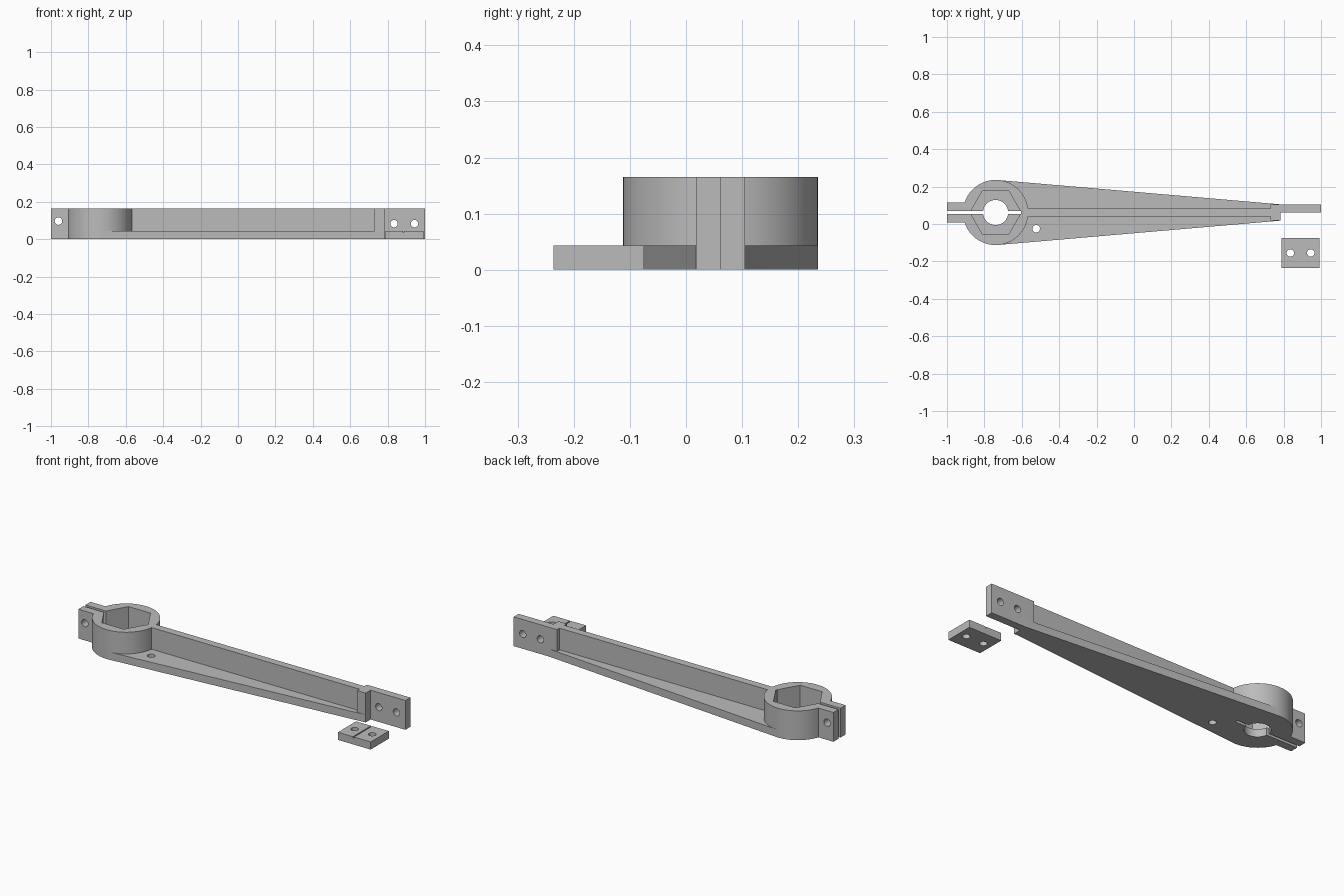
import bpy, bmesh, math
from mathutils import Matrix

if "Cube" in bpy.data.objects:
    bpy.data.objects.remove(bpy.data.objects["Cube"])

H, BASE = 0.165, 0.043          # full height, base plate thickness
CX, CY, R = -0.74, 0.0615, 0.174  # hub centre and radius
END, HALF = 0.783, 0.0435       # end of the base, half width there
HOLE = 0.02

grey = bpy.data.materials.new("plain grey")
grey.use_nodes = True
grey.diffuse_color = (0.5, 0.5, 0.5, 1)
grey.node_tree.nodes["Principled BSDF"].inputs["Base Color"].default_value = grey.diffuse_color


def make(name, bm):
    bmesh.ops.recalc_face_normals(bm, faces=bm.faces)
    mesh = bpy.data.meshes.new(name)
    bm.to_mesh(mesh)
    bm.free()
    mesh.materials.append(grey)
    obj = bpy.data.objects.new(name, mesh)
    bpy.context.collection.objects.link(obj)
    return obj


def prism(name, points, z0, z1):
    bm = bmesh.new()
    face = bm.faces.new([bm.verts.new((x, y, z0)) for x, y in points])
    top = bmesh.ops.extrude_face_region(bm, geom=[face])["geom"]
    verts = [v for v in top if isinstance(v, bmesh.types.BMVert)]
    bmesh.ops.translate(bm, verts=verts, vec=(0, 0, z1 - z0))
    return make(name, bm)


def box(name, x0, x1, y0, y1, z0, z1):
    return prism(name, [(x0, y0), (x1, y0), (x1, y1), (x0, y1)], z0, z1)


def disc(name, x, y, r, z0, z1, sides):
    turn = 2 * math.pi / sides
    return prism(name, [(x + r * math.cos(i * turn), y + r * math.sin(i * turn))
                        for i in range(sides)], z0, z1)


def cross_hole(name, x, z):
    # cylinder running front to back
    bm = bmesh.new()
    bmesh.ops.create_cone(bm, cap_ends=True, segments=24, radius1=HOLE, radius2=HOLE, depth=0.4,
                          matrix=Matrix.Translation((x, CY, z)) @ Matrix.Rotation(math.pi / 2, 4, "X"))
    return make(name, bm)


def combine(body, parts, operation):
    for part in parts:
        mod = body.modifiers.new(part.name, "BOOLEAN")
        mod.operation, mod.solver, mod.object = operation, "EXACT", part
        bpy.context.view_layer.objects.active = body
        bpy.ops.object.modifier_apply(modifier=mod.name)
        bpy.data.objects.remove(part)


def smooth(obj):
    bpy.ops.object.select_all(action="DESELECT")
    obj.select_set(True)
    bpy.context.view_layer.objects.active = obj
    bpy.ops.object.shade_smooth_by_angle(angle=math.radians(30))


# Lever arm: round hub, tapered base tangent to it, rib, clamp ears and end plate
arm = disc("lever_arm", CX, CY, R, 0, H, 96)
reach = END - CX
tangent = math.atan2(HALF, reach) + math.acos(R / math.hypot(reach, HALF))
tx, ty = R * math.cos(tangent), R * math.sin(tangent)
combine(arm, [
    prism("tapered_base", [(CX + tx, CY - ty), (END, CY - HALF),
                           (END, CY + HALF), (CX + tx, CY + ty)], 0, BASE),
    box("centre_rib", CX + 0.15, 0.75, CY - 0.0215, CY + 0.0215, 0, H),
    box("end_block", 0.73, END, CY - HALF, CY + HALF, 0, H),
    box("end_plate", 0.75, 1, CY, CY + HALF, 0, H),
    box("clamp_ears", -1, CX - 0.15, CY - 0.054, CY + 0.054, 0, H),
], "UNION")

# Hexagonal pocket, bore, clamp slit and bolt holes
combine(arm, [
    disc("hex_pocket", CX, CY, 0.137, BASE, H + 0.1, 6),
    disc("bore", CX, CY, 0.067, -0.1, H + 0.1, 48),
    box("clamp_slit", -1.1, CX + 0.136, CY - 0.009, CY + 0.009, -0.1, H + 0.1),
    disc("base_hole", -0.523, -0.025, HOLE, -0.1, H, 24),
    cross_hole("clamp_hole", -0.96, 0.097),
    cross_hole("plate_hole_inner", 0.834, 0.083),
    cross_hole("plate_hole_outer", 0.944, 0.083),
], "DIFFERENCE")
smooth(arm)

# Loose clamping pad with two holes and a shallow groove
pad = box("clamping_pad", 0.788, 0.992, -0.236, -0.075, 0, BASE)
combine(pad, [disc("pad_hole", x, -0.155, HOLE, -0.1, 0.1, 24) for x in (0.836, 0.945)]
        + [box("pad_groove", 0.881, 0.888, -0.3, 0, BASE - 0.008, 0.1)], "DIFFERENCE")
smooth(pad)
